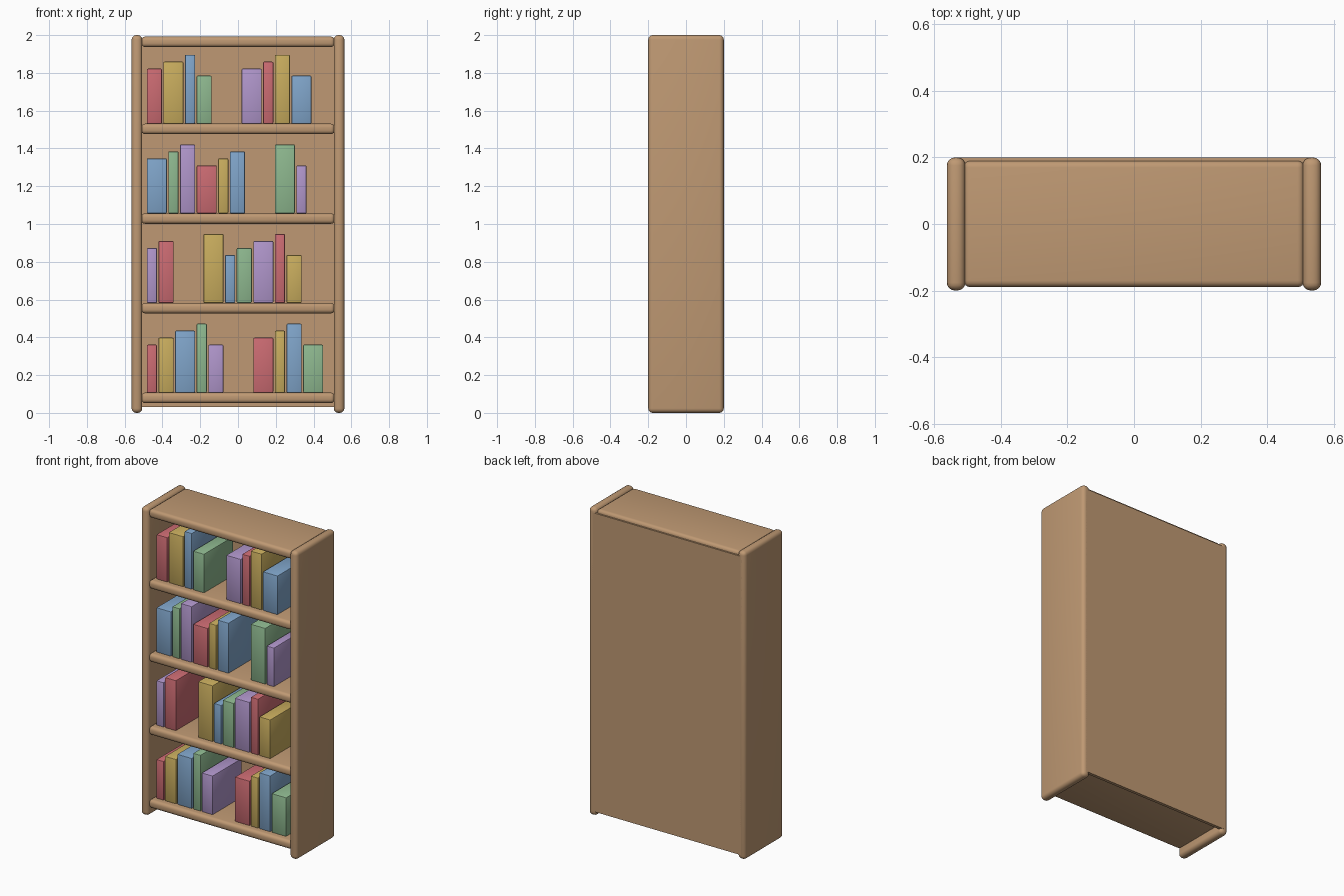
import bpy
import math

if "Cube" in bpy.data.objects:
    bpy.data.objects.remove(bpy.data.objects["Cube"], do_unlink=True)


def material(name, rgb):
    # sRGB 0-255 to linear
    col = [((c / 255 + 0.055) / 1.055) ** 2.4 for c in rgb] + [1.0]
    m = bpy.data.materials.new(name)
    m.use_nodes = True
    m.diffuse_color = col
    bsdf = next(n for n in m.node_tree.nodes if n.type == "BSDF_PRINCIPLED")
    bsdf.inputs["Base Color"].default_value = col
    return m


def box(name, lo, hi, mat, bevel, segments):
    bpy.ops.mesh.primitive_cube_add(
        size=1, location=[(a + b) / 2 for a, b in zip(lo, hi)])
    ob = bpy.context.object
    ob.name = name
    ob.scale = [b - a for a, b in zip(lo, hi)]
    bpy.ops.object.transform_apply(location=False, rotation=False, scale=True)
    ob.data.materials.append(mat)
    if bevel:
        mod = ob.modifiers.new("rounded_edges", "BEVEL")
        mod.width = bevel
        mod.segments = segments
        bpy.ops.object.modifier_apply(modifier=mod.name)
        bpy.ops.object.shade_smooth_by_angle(angle=math.radians(35))
    return ob


wood = material("wood", (191, 153, 115))
covers = [
    ("red", material("red_cover", (203, 107, 114))),
    ("yellow", material("yellow_cover", (201, 173, 94))),
    ("blue", material("blue_cover", (128, 165, 202))),
    ("green", material("green_cover", (142, 184, 143))),
    ("purple", material("purple_cover", (176, 150, 203))),
]

# Side boards
for name, x in (("right_side", -0.535), ("left_side", 0.535)):
    box(name, (x - 0.028, -0.2, 0), (x + 0.028, 0.2, 2), wood, 0.024, 4)

# Back board
box("back_panel", (-0.54, 0.18, 0.03), (0.54, 0.2, 1.97), wood, 0, 1)

# Shelves and top board
shelf_tops = [0.107, 0.582, 1.056, 1.531]
for i, z in enumerate(shelf_tops + [1.992]):
    name = "top_board" if i == 4 else f"shelf_{i + 1}"
    box(name, (-0.512, -0.19, z - 0.055), (0.512, 0.19, z), wood, 0.02, 4)

# Books: width, height and colour repeat in cycles, with one gap per shelf
pitches = [0.062, 0.088, 0.114]
rows = [(9, 5), (8, 2), (8, 6), (8, 4)]
n = 0
for (count, gap_after), z in zip(rows, shelf_tops):
    x = -0.483
    for i in range(count):
        if i == gap_after:
            x += 0.15
        pitch = pitches[n % 3]
        height = 0.254 + 0.037 * (n % 4)
        colour, mat = covers[n % 5]
        box(f"{colour}_book_{n + 1}", (x, -0.15, z),
            (x + pitch - 0.008, 0.15, z + height), mat, 0.006, 2)
        x += pitch
        n += 1
